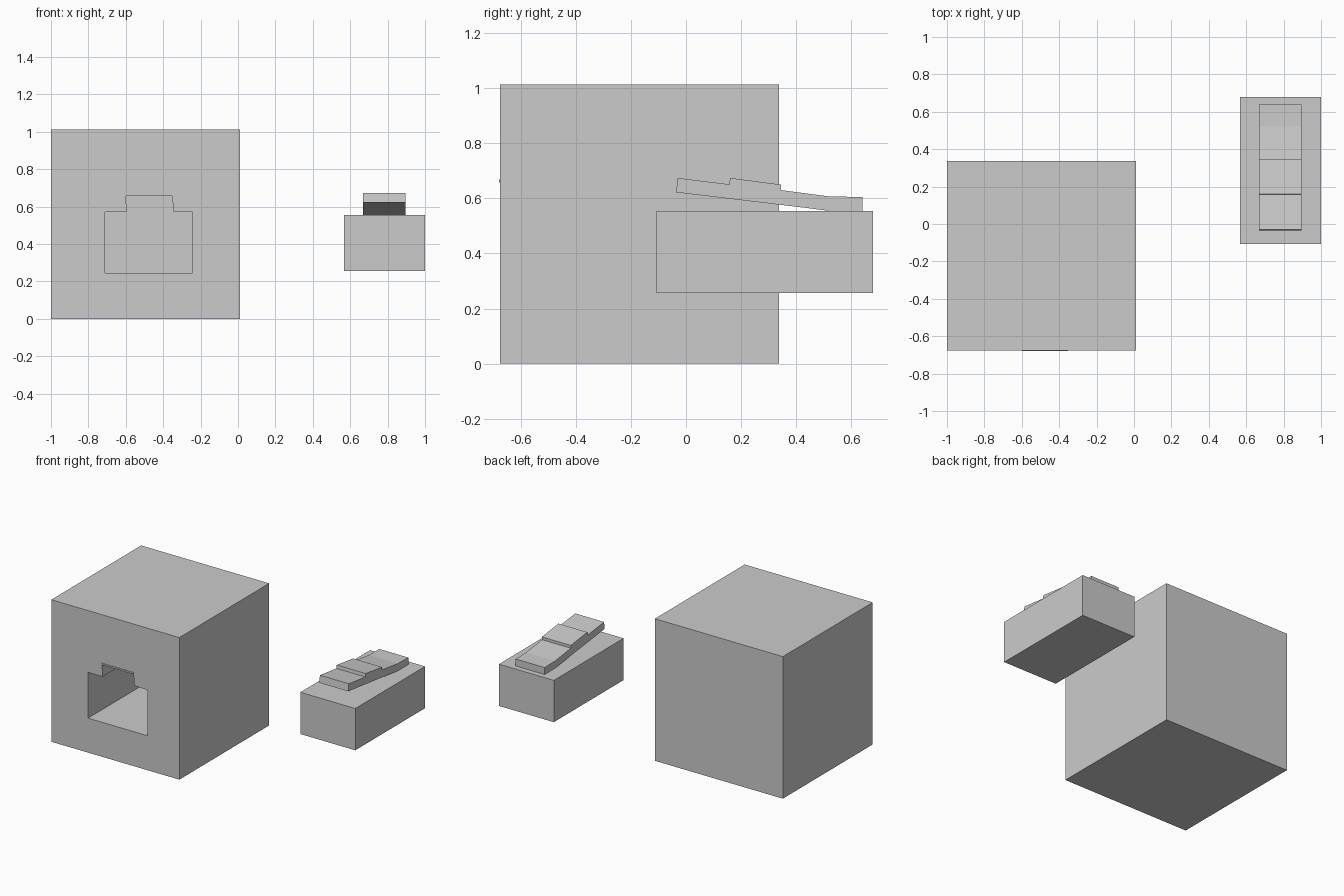
import bpy, bmesh

if "Cube" in bpy.data.objects:
    bpy.data.objects.remove(bpy.data.objects["Cube"])


def prism(name, pts, axis, a, b):
    """Extrude a 2D profile along 'x' (points y,z) or 'y' (points x,z) from a to b."""
    bm = bmesh.new()
    put = (lambda p: (a, p[0], p[1])) if axis == 'x' else (lambda p: (p[0], a, p[1]))
    face = bm.faces.new([bm.verts.new(put(p)) for p in pts])
    ext = bmesh.ops.extrude_face_region(bm, geom=[face])
    moved = [g for g in ext['geom'] if isinstance(g, bmesh.types.BMVert)]
    d = (b - a, 0, 0) if axis == 'x' else (0, b - a, 0)
    bmesh.ops.translate(bm, verts=moved, vec=d)
    bmesh.ops.recalc_face_normals(bm, faces=bm.faces)
    me = bpy.data.meshes.new(name)
    bm.to_mesh(me)
    bm.free()
    ob = bpy.data.objects.new(name, me)
    bpy.context.collection.objects.link(ob)
    return ob


def rect(u0, u1, v0, v1):
    return [(u0, v0), (u1, v0), (u1, v1), (u0, v1)]


# Socket block with a stepped cavity
socket = prism("socket_block", rect(-1, 0.01, 0, 1.013), 'y', -0.675, 0.337)
opening = [(-0.71, 0.246), (-0.243, 0.246), (-0.243, 0.572), (-0.345, 0.575),
           (-0.352, 0.657), (-0.6, 0.657), (-0.595, 0.572), (-0.71, 0.572)]
cutter = prism("cavity_cutter", opening, 'y', -0.8, 0.12)
cutter.hide_render = True
mod = socket.modifiers.new("cavity", 'BOOLEAN')
mod.operation = 'DIFFERENCE'
mod.solver = 'EXACT'
mod.object = cutter
bpy.context.view_layer.objects.active = socket
bpy.ops.object.modifier_apply(modifier=mod.name)
bpy.data.objects.remove(cutter)

# Thin lip over the opening
prism("socket_lip", rect(-0.6, -0.352, 0.657, 0.668), 'y', -0.679, -0.67)

# Plug body
prism("plug_body", rect(0.567, 1.0, 0.257, 0.555), 'y', -0.107, 0.679)

# Sloping, stepped latch on the plug
latch = [(0.64, 0.553), (0.64, 0.605), (0.52, 0.607), (0.345, 0.63),
         (0.345, 0.65), (0.16, 0.674), (0.157, 0.651), (-0.03, 0.674),
         (-0.036, 0.622), (0.44, 0.565), (0.51, 0.556), (0.53, 0.553)]
prism("plug_latch", latch, 'x', 0.667, 0.895)
